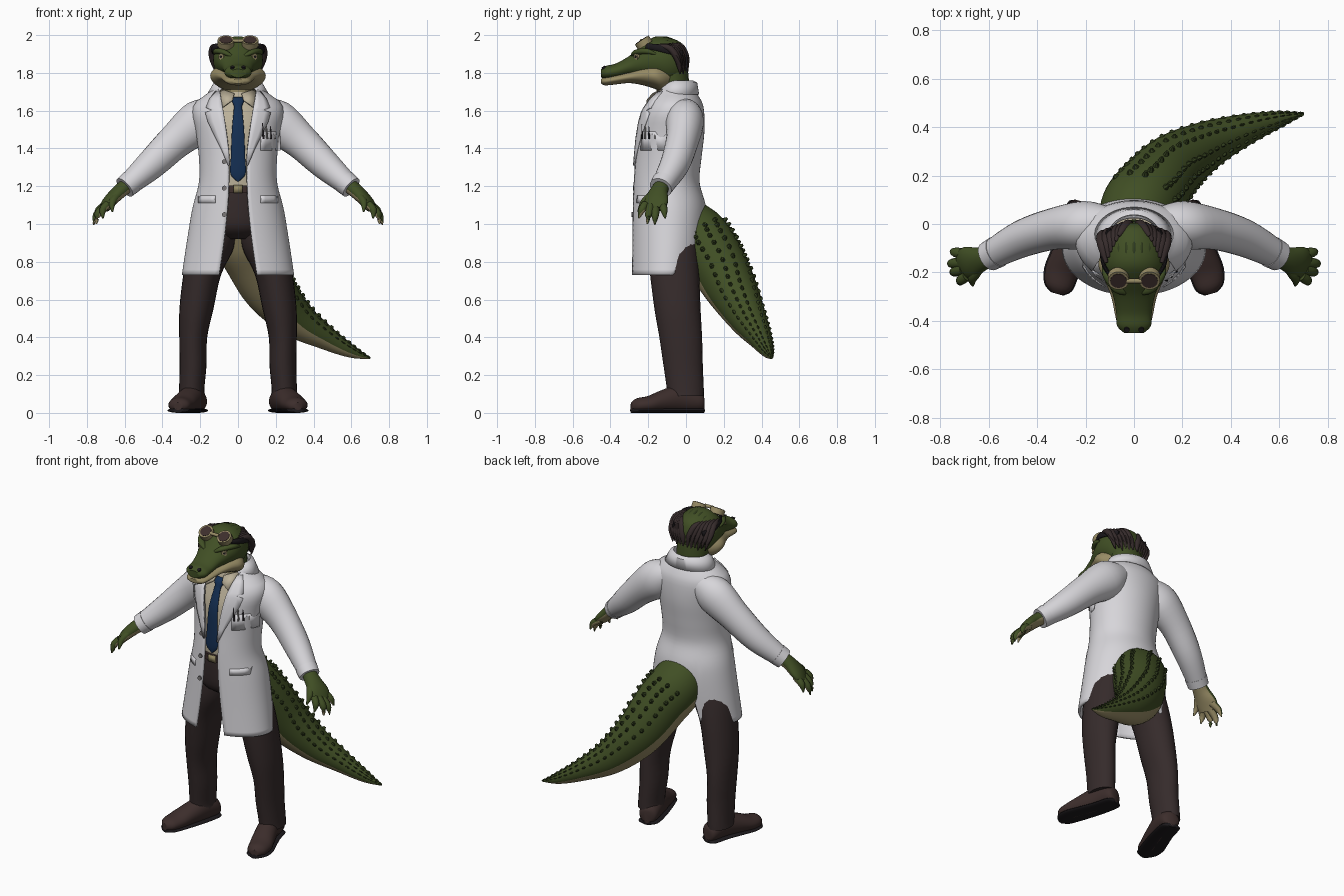
import bpy, bmesh, math
from mathutils import Vector, Matrix

if "Cube" in bpy.data.objects:
    bpy.data.objects.remove(bpy.data.objects["Cube"])


def material(name, r, g, b):
    m = bpy.data.materials.new(name)
    m.use_nodes = True
    m.diffuse_color = (r, g, b, 1)
    m.node_tree.nodes["Principled BSDF"].inputs["Base Color"].default_value = (r, g, b, 1)
    return m


GREEN = material("skin green", .052, .078, .018)
DARK = material("scale dark green", .03, .046, .012)
TAN = material("belly tan", .31, .26, .13)
WHITE = material("coat white", .68, .67, .7)
BROWN = material("trouser brown", .036, .024, .024)
LEATHER = material("shoe leather", .046, .027, .025)
SHIRT = material("shirt cream", .5, .44, .32)
BLUE = material("tie blue", .007, .028, .085)
BLACK = material("black", .012, .01, .012)
STEEL = material("steel", .2, .19, .19)
Z = Vector((0, 0, 1))


def finish(name, bm, mats, solid=0, closed=True):
    if closed:
        bmesh.ops.recalc_face_normals(bm, faces=bm.faces[:])
    mesh = bpy.data.meshes.new(name)
    bm.to_mesh(mesh)
    bm.free()
    ob = bpy.data.objects.new(name, mesh)
    bpy.context.collection.objects.link(ob)
    for m in mats:
        mesh.materials.append(m)
    if solid:
        mod = ob.modifiers.new("thickness", 'SOLIDIFY')
        mod.thickness, mod.offset = solid, 0
    bpy.ops.object.select_all(action='DESELECT')
    ob.select_set(True)
    bpy.context.view_layer.objects.active = ob
    bpy.ops.object.shade_smooth_by_angle(angle=math.radians(45))
    return ob


def spline(rows, k):
    out = []
    for i in range(len(rows) - 1):
        quad = zip(rows[max(i - 1, 0)], rows[i], rows[i + 1], rows[min(i + 2, len(rows) - 1)])
        quad = list(quad)
        for j in range(k):
            t = j / k
            out.append(tuple(b + .5 * t * (c - a + t * (2 * a - 5 * b + 4 * c - d + t * (3 * (b - c) + d - a)))
                             for a, b, c, d in quad))
    return out + [tuple(rows[-1])]


def frames(rows, axis=None):
    """Centre, side, up and radii of every cross-section."""
    pts = [Vector(r[:3]) for r in rows]
    for i, r in enumerate(rows):
        t = Vector(axis) if axis else pts[min(i + 1, len(pts) - 1)] - pts[max(i - 1, 0)]
        t.normalize()
        side = t.cross(Vector((0, 1, 0)) if abs(t.z) > .98 else Z).normalized()
        yield pts[i], side, side.cross(t), max(r[3], .001), max(r[4], .001)


def tube(name, rows, mats, axis=None, k=4, n=20, rule=None):
    """Loft of ellipses; rule(sine, point) picks the material index."""
    bm = bmesh.new()
    rings = []
    for c, a, b, ra, rb in frames(spline(rows, k), axis):
        rings.append([bm.verts.new(c + a * ra * math.cos(u) + b * rb * math.sin(u))
                      for u in (math.tau * j / n for j in range(n))])
    for lo, hi in zip(rings, rings[1:]):
        for j in range(n):
            f = bm.faces.new((lo[j], lo[(j + 1) % n], hi[(j + 1) % n], hi[j]))
            if rule:
                f.material_index = rule(math.sin(math.tau * (j + .5) / n), f.calc_center_median())
    bm.faces.new(rings[0])
    bm.faces.new(rings[-1])
    return finish(name, bm, mats)


def rod(name, p, q, r, mat, n=16):
    return tube(name, [(*p, r, r), (*q, r, r)], [mat], k=1, n=n)


def sheet(name, grid, mat, solid=.008):
    bm = bmesh.new()
    vs = [[bm.verts.new(p) for p in row] for row in grid]
    for lo, hi in zip(vs, vs[1:]):
        for j in range(len(lo) - 1):
            bm.faces.new((lo[j], lo[j + 1], hi[j + 1], hi[j]))
    return finish(name, bm, [mat], solid)


# coat profile: height, half width, front y, back y, half opening
COAT = spline([(.73, .29, -.29, .085, .1), (.9, .265, -.285, .1, .075), (1.08, .235, -.28, .1, .055),
               (1.22, .2, -.275, .065, .048), (1.35, .2, -.265, .075, .05), (1.48, .215, -.255, .09, .065),
               (1.58, .235, -.235, .09, .08), (1.64, .22, -.205, .08, .09), (1.69, .15, -.17, .05, .1),
               (1.73, .11, -.14, .03, .1)], 6)


def coat_at(z):
    for a, b in zip(COAT, COAT[1:]):
        if z <= b[0]:
            t = max(0, (z - a[0]) / (b[0] - a[0]))
            return [p + (q - p) * t for p, q in zip(a, b)]
    return COAT[-1]


def coat_front(x, z, off=.01):
    _, rx, yf, yb, _ = coat_at(z)
    return Vector((x, (yf + yb) / 2 - (yb - yf) / 2 * math.sqrt(max(0, 1 - (x / rx) ** 2)) - off, z))


# coat body, with the hem arched over the tail
columns = []
for j in range(65):
    column = []
    for i in range(37):
        z0 = .73 + i / 36
        u = j / 64
        hem = .73
        for _ in range(2):
            z = z0 if z0 > 1.25 else 1.25 - (1.25 - z0) * (1.25 - hem) / .52
            _, rx, yf, yb, gap = coat_at(z)
            t0 = math.asin(min(.95, gap / rx))
            t = t0 + (math.tau - 2 * t0) * u
            x = rx * math.sin(t)
            if .25 < u < .75:
                hem = .75 + .33 * max(0, 1 - ((x - .04) / .18) ** 2) ** .5
        column.append((x, (yf + yb) / 2 - (yb - yf) / 2 * math.cos(t), z))
    columns.append(column)
sheet("coat_body", columns, WHITE, .014)

# coat collar round the neck
sheet("coat_collar", [[(rx * math.sin(t), -.05 - ry * math.cos(t), z - .05 * math.cos(t) ** 2 * (math.cos(t) > 0))
                       for t in (.75 + (math.tau - 1.5) * j / 32 for j in range(33))]
                      for rx, ry, z in ((.1, .085, 1.7), (.108, .09, 1.755), (.125, .105, 1.745), (.16, .115, 1.685))],
      WHITE, .01)

# shirt, belt, hips
tube("shirt", [(0, -.1, 1.17, .17, .14), (0, -.09, 1.35, .175, .155), (0, -.08, 1.5, .185, .155),
               (0, -.07, 1.6, .17, .13), (0, -.065, 1.67, .12, .105), (0, -.065, 1.7, .1, .095)],
     [SHIRT], axis=Z, n=32)
tube("hips", [(0, -.08, .92, .1, .08), (0, -.085, .98, .18, .15), (0, -.09, 1.1, .185, .16),
              (0, -.1, 1.2, .172, .148)], [BROWN], axis=Z, n=32)
tube("belt", [(0, -.1, 1.165, .178, .158), (0, -.1, 1.205, .178, .158)], [LEATHER], axis=Z, k=1, n=32)
sheet("belt_buckle", [[(x, -.262, z) for x in (-.025, .025)] for z in (1.165, 1.207)], TAN)
tube("tie", [(0, -.262, 1.225, .004, .005), (0, -.264, 1.265, .04, .008), (0, -.262, 1.35, .038, .008),
             (0, -.25, 1.5, .032, .008), (0, -.215, 1.6, .023, .009), (0, -.2, 1.625, .022, .014),
             (0, -.185, 1.655, .034, .016), (0, -.172, 1.672, .03, .01)], [BLUE], axis=Z)

# neck and head
tube("neck", [(0, -.065, 1.6, .09, .085), (0, -.07, 1.72, .098, .088), (0, -.075, 1.82, .1, .085)],
     [GREEN, TAN], axis=Z, rule=lambda s, p: int(s < -.3))
tube("head", [(0, .005, 1.85, .04, .05), (0, -.02, 1.855, .09, .1), (0, -.09, 1.86, .126, .127),
              (0, -.17, 1.87, .13, .12), (0, -.24, 1.855, .108, .085), (0, -.3, 1.835, .085, .055),
              (0, -.37, 1.81, .073, .04), (0, -.42, 1.802, .07, .036), (0, -.45, 1.798, .04, .022)],
     [GREEN], axis=(0, -1, 0), n=32)
tube("jaw", [(0, -.06, 1.78, .07, .05), (0, -.12, 1.775, .13, .075), (0, -.17, 1.785, .147, .068),
             (0, -.23, 1.787, .122, .052), (0, -.3, 1.778, .094, .032), (0, -.38, 1.764, .077, .026),
             (0, -.43, 1.756, .062, .022), (0, -.45, 1.756, .03, .012)], [TAN], axis=(0, -1, 0), n=32)
for i in range(-2, 3):
    x = i * .03
    tube("crown_ridge", [(x, -.17, 1.982 - x * x * 4, .004, .004), (x, -.1, 1.985 - x * x * 5, .009, .007),
                         (x, -.03, 1.955 - x * x * 6, .004, .004)], [DARK], n=8)

# trousers, shoes, sleeves, hands and face details on both sides
for s, label in ((1, "left"), (-1, "right")):
    def tag(part):
        return label + "_" + part

    def flip(rows):
        return [(s * r[0], *r[1:]) for r in rows]

    tube(tag("trouser_leg"), flip([(.1, -.07, 1.02, .09, .13), (.14, -.07, .88, .12, .135), (.19, -.06, .73, .1, .13),
                                   (.22, -.045, .55, .09, .122), (.237, -.028, .4, .074, .113),
                                   (.238, -.015, .25, .071, .104), (.245, -.004, .13, .067, .098),
                                   (.245, -.002, .09, .07, .097)]), [BROWN], axis=Z, n=24)
    toe = (s * .28, -.96, 0)
    shoe = [(.212, .092, .05, .025, .04), (.217, .07, .06, .056, .055), (.24, -.03, .075, .062, .075),
            (.275, -.13, .06, .067, .06), (.3, -.2, .045, .068, .045), (.313, -.26, .04, .055, .037),
            (.318, -.288, .035, .022, .02)]
    tube(tag("shoe"), flip(shoe), [LEATHER], axis=toe)
    tube(tag("sole"), flip([(x, y, .013, ra + .005, .013) for x, y, _, ra, _ in shoe]), [BLACK], axis=toe)

    tube(tag("sleeve"), flip([(.1, .0, 1.6, .07, .07), (.2, -.005, 1.545, .1, .115), (.33, -.02, 1.44, .086, .095),
                              (.46, -.06, 1.315, .077, .08), (.585, -.125, 1.205, .06, .058)]), [WHITE], n=24)
    tube(tag("cuff"), flip([(.565, -.115, 1.223, .066, .064), (.6, -.134, 1.193, .062, .06)]), [WHITE], k=1, n=24)
    palm = lambda q, p: int(q < -.25)
    tube(tag("hand"), flip([(.58, -.123, 1.21, .04, .04), (.63, -.145, 1.17, .05, .038),
                            (.68, -.16, 1.12, .068, .032), (.71, -.17, 1.08, .06, .022)]), [GREEN, TAN], rule=palm)
    for name, base, tip in (("thumb", (.64, -.185, 1.15), (.665, -.255, 1.065)),
                            ("index_finger", (.69, -.215, 1.105), (.715, -.25, 1.03)),
                            ("middle_finger", (.705, -.188, 1.095), (.75, -.205, 1.0)),
                            ("ring_finger", (.705, -.16, 1.09), (.765, -.165, .995)),
                            ("little_finger", (.69, -.125, 1.105), (.755, -.11, 1.03))):
        b, e = Vector(base), Vector(tip)
        m = b.lerp(e, .55) + Vector((.012, 0, .01))
        tube(tag(name), flip([(*b, .021, .021), (*m, .02, .019), (*e, .004, .004)]), [GREEN, TAN], n=10, rule=palm)

    # lapel with a notch, shirt collar flap, hip pocket flap
    lapel = [(1.7, .12), (1.66, .15), (1.615, .168), (1.603, .135), (1.59, .172), (1.54, .158),
             (1.46, .12), (1.39, .085), (1.31, .052)]
    sheet(tag("lapel"), [[coat_front(s * (g + (w - g) * t), z, .012) for t in (0, .33, .67, 1)]
                         for z, w in lapel for g in (coat_at(z)[4] - .005,)], WHITE, .009)
    sheet(tag("shirt_collar"), [[(s * .02, -.175, 1.69), (s * .095, -.12, 1.715)],
                                [(s * .03, -.205, 1.655), (s * .085, -.21, 1.615)]], SHIRT)
    sheet(tag("pocket_flap"), [[coat_front(s * (.12 + .022 * j), z, .008) for j in range(5)]
                               for z in (1.15, 1.11)], WHITE, .009)

    # eyes, brows, nostrils
    rod(tag("eye"), (s * .07, -.24, 1.885), (s * .09, -.267, 1.885), .017, TAN)
    rod(tag("pupil"), (s * .08, -.25, 1.885), (s * .0915, -.269, 1.885), .007, BLACK)
    tube(tag("brow"), flip([(.03, -.285, 1.885, .008, .008), (.07, -.265, 1.908, .02, .014),
                            (.115, -.21, 1.915, .015, .015), (.125, -.16, 1.9, .005, .005)]), [GREEN], n=12)
    rod(tag("nostril"), (s * .028, -.425, 1.81), (s * .03, -.438, 1.833), .011, BLACK)

    # goggles pushed up on the forehead
    c, d = Vector((s * .064, -.215, 1.945)), Vector((0, -.55, .83))
    rod(tag("goggle_rim"), c, c + d * .035, .044, TAN, 24)
    rod(tag("goggle_lens"), c, c + d * .037, .034, LEATHER, 24)
    tube(tag("goggle_strap"), flip([(.1, -.21, 1.94, .008, .016), (.128, -.16, 1.935, .008, .018),
                                    (.13, -.08, 1.915, .008, .018), (.1, -.02, 1.9, .008, .018)]), [BLACK], n=10)
    # swept-back hair locks
    for i in range(6):
        tube(tag("hair_lock"), flip([(.115 - .01 * i, -.16 + .022 * i, 1.945 + .002 * i, .008, .008),
                                     (.132 - .018 * i, -.085 + .013 * i, 1.93, .02, .018),
                                     (.13 - .022 * i, -.045 + .009 * i, 1.87, .022, .016),
                                     (.115 - .02 * i, -.03 + .008 * i, 1.795 + .012 * (i % 2), .003, .003)]),
             [BROWN], n=10)
rod("goggle_bridge", (-.03, -.235, 1.97), (.03, -.235, 1.97), .01, TAN, 10)

# pens, chest pocket and buttons
sheet("chest_pocket", [[coat_front(.12 + .025 * j, z, .008) for j in range(5)] for z in (1.49, 1.39)], WHITE)
for i in range(4):
    p = coat_front(.135 + .02 * i, 1.45, .014)
    rod("pen", p, p + Vector((-.008, .004, .085 - .012 * (i % 2))), .006, (BLACK, STEEL)[i % 2], 8)
for z in (1.05, 1.19, 1.33):
    p = coat_front(-.072, z, .006)
    rod("button", p, p + Vector((0, -.01, 0)), .013, STEEL, 12)

# tail, pale underneath, with rows of scutes
TAIL = [(.0, -.02, 1.03, .14, .13), (.02, .06, .94, .16, .16), (.075, .14, .83, .155, .16),
        (.165, .24, .655, .135, .14), (.3, .325, .505, .1, .105), (.46, .39, .4, .065, .065),
        (.6, .432, .325, .034, .034), (.7, .455, .288, .003, .003)]
tube("tail", TAIL, [GREEN, TAN], k=6, n=32, rule=lambda s, p: int(s < -.42))
bm = bmesh.new()
for i, (c, a, b, ra, rb) in enumerate(list(frames(spline(TAIL, 4)))[5:-1]):
    for deg, size in ((22, .12), (48, .16), (72, .26), (108, .26), (132, .16), (158, .12)):
        u = math.radians(deg)
        out = a * math.cos(u) + b * math.sin(u)
        along = a.cross(b).normalized()
        rot = Matrix((out.cross(along), along, out)).transposed().to_4x4()
        place = Matrix.Translation(c + a * ra * math.cos(u) + b * rb * math.sin(u)) @ rot
        place = place @ Matrix.Diagonal((.13 * ra, .02 + .02 * ra, .004 + size * rb * .55, 1))
        bmesh.ops.create_cone(bm, cap_ends=True, segments=6, radius1=1, radius2=.3, depth=1.4, matrix=place)
finish("tail_scutes", bm, [DARK])
